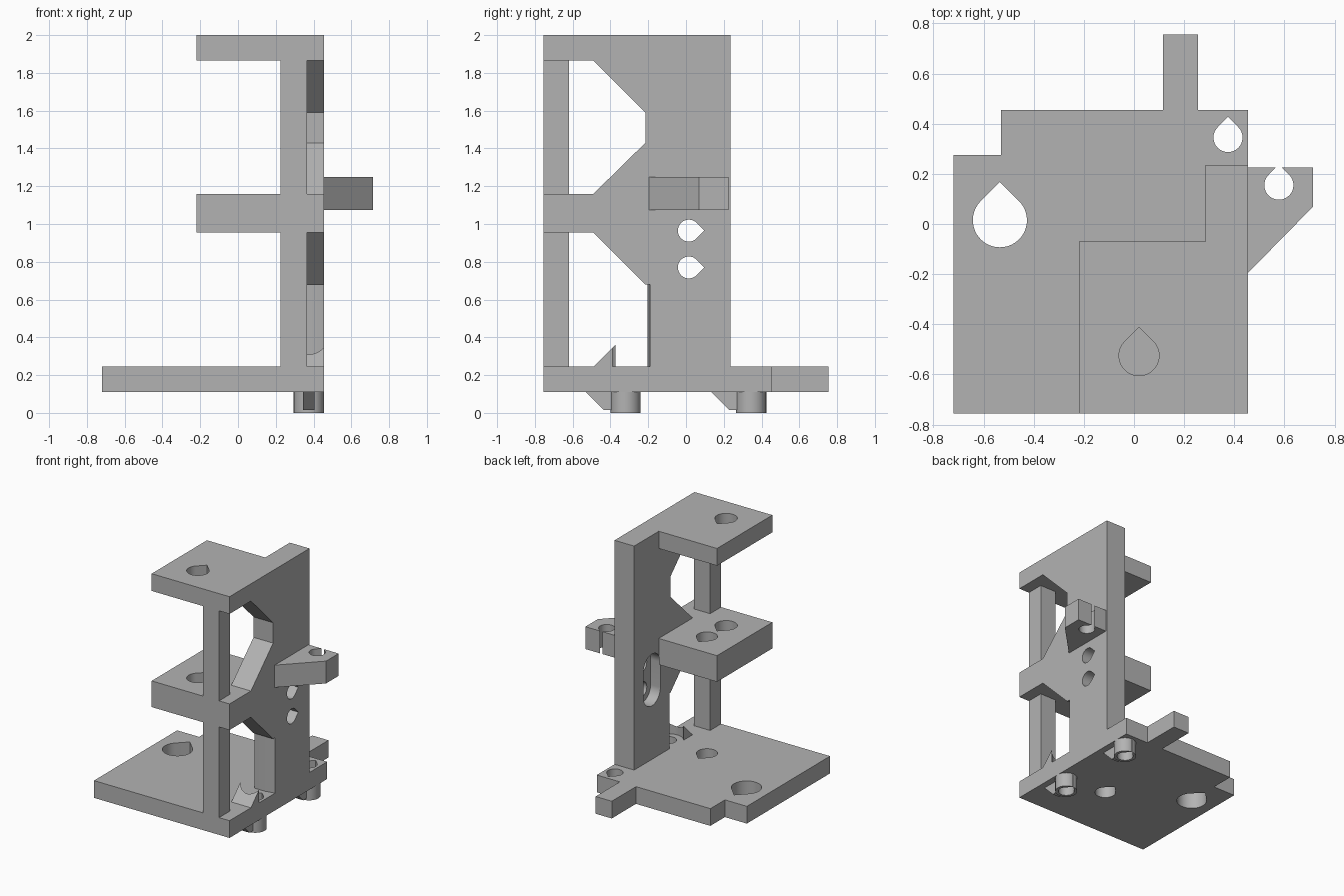
import bpy, bmesh, math
from mathutils import Vector

cube = bpy.data.objects.get("Cube")
if cube:
    bpy.data.objects.remove(cube, do_unlink=True)

# One grey plastic for everything
GREY = (0.45, 0.45, 0.45, 1)
grey = bpy.data.materials.new("grey_plastic")
grey.use_nodes = True
grey.diffuse_color = GREY
grey.node_tree.nodes["Principled BSDF"].inputs["Base Color"].default_value = GREY


def prism(name, outline, low, high, axis="z"):
    """Extrude a 2D outline: (x, y) along z, or (y, z) along x."""
    def place(p, d):
        return Vector((p[0], p[1], d)) if axis == "z" else Vector((d, p[0], p[1]))
    bm = bmesh.new()
    face = bm.faces.new([bm.verts.new(place(p, low)) for p in outline])
    grown = bmesh.ops.extrude_face_region(bm, geom=[face])["geom"]
    verts = [v for v in grown if isinstance(v, bmesh.types.BMVert)]
    bmesh.ops.translate(bm, verts=verts, vec=place((0, 0), high - low))
    bmesh.ops.recalc_face_normals(bm, faces=bm.faces)
    mesh = bpy.data.meshes.new(name)
    bm.to_mesh(mesh)
    bm.free()
    mesh.materials.append(grey)
    ob = bpy.data.objects.new(name, mesh)
    bpy.context.collection.objects.link(ob)
    return ob


def rect(x0, x1, y0, y1):
    return [(x0, y0), (x1, y0), (x1, y1), (x0, y1)]


def arc(cx, cy, r, start, end, steps=32):
    angles = [math.radians(start + (end - start) * i / steps) for i in range(steps + 1)]
    return [(cx + r * math.cos(a), cy + r * math.sin(a)) for a in angles]


def teardrop(cx, cy, r, tip=90):
    """Round hole with a pointed end in the tip direction."""
    t = math.radians(tip)
    point = (cx + r * math.sqrt(2) * math.cos(t), cy + r * math.sqrt(2) * math.sin(t))
    return arc(cx, cy, r, tip + 45, tip + 315) + [point]


def cut(ob, outline, low, high, axis="z"):
    cutter = prism("cutter", outline, low, high, axis)
    mod = ob.modifiers.new("cut", "BOOLEAN")
    mod.operation = "DIFFERENCE"
    mod.solver = "EXACT"
    mod.object = cutter
    bpy.context.view_layer.objects.active = ob
    bpy.ops.object.modifier_apply(modifier=mod.name)
    bpy.data.objects.remove(cutter, do_unlink=True)


# Main sizes
FRONT, WALL_IN, WALL_OUT, BACK = -0.755, 0.285, 0.455, 0.235
BASE_LOW, BASE_TOP = 0.11, 0.245
MID_LOW, MID_TOP, TOP_LOW, TOP = 0.955, 1.16, 1.865, 2.0
SCREW_X, SCREW_R = 0.375, 0.058
SCREW_YS = {"front": -0.32, "back": 0.345}
rod_hole = teardrop(0.02, -0.525, 0.08)
inner_hole = teardrop(0.025, -0.295, 0.075)
parts = []

# Base plate with rear tab
base = prism("base_plate", [
    (-0.72, FRONT), (WALL_OUT, FRONT), (WALL_OUT, 0.455), (0.255, 0.455),
    (0.255, 0.755), (0.115, 0.755), (0.115, 0.455), (-0.53, 0.455),
    (-0.53, 0.275), (-0.72, 0.275)], BASE_LOW, BASE_TOP)
cut(base, teardrop(-0.535, 0.015, 0.108), 0, 1)
cut(base, inner_hole, 0, 1)
for y in SCREW_YS.values():
    cut(base, teardrop(SCREW_X, y, SCREW_R), 0, 1)
parts.append(base)

# Side wall with chamfered openings
wall = prism("side_wall", [
    (BACK, BASE_TOP), (BACK, TOP), (FRONT, TOP), (FRONT, TOP_LOW),
    (-0.49, TOP_LOW), (-0.215, 1.59), (-0.215, 1.43), (-0.49, MID_TOP),
    (FRONT, MID_TOP), (FRONT, MID_LOW), (-0.49, MID_LOW), (-0.215, 0.68),
    (-0.215, 0.52), (-0.49, BASE_TOP)], WALL_IN, WALL_OUT, "x")
# Screwdriver clearance through the foot of the wall
cut(wall, arc(SCREW_X, SCREW_YS["front"], 0.105, 180, 360)
    + [(0.48, -0.185), (SCREW_X, -0.205), (0.27, -0.205)], 0.2, 0.68)
# Rounded recess on the inner face and two holes through it
SLOT_Y, SLOT_LOW, SLOT_HIGH = 0.015, 0.77, 0.965
cut(wall, arc(SLOT_Y, SLOT_HIGH, 0.105, 0, 180)
    + arc(SLOT_Y, SLOT_LOW, 0.105, 180, 360), 0.2, 0.37, "x")
for z in (SLOT_LOW, SLOT_HIGH):
    cut(wall, teardrop(SLOT_Y, z, SCREW_R, 0), 0.2, 0.6, "x")
parts.append(wall)

# Shelves
top_shelf = prism("top_shelf", rect(-0.22, WALL_IN, FRONT, -0.07), TOP_LOW, TOP)
middle_shelf = prism("middle_shelf", rect(-0.22, WALL_IN, FRONT, -0.07), MID_LOW, MID_TOP)
cut(top_shelf, rod_hole, 1.5, 2.5)
cut(middle_shelf, rod_hole, 0.5, 1.5)
cut(middle_shelf, inner_hole, 0.5, 1.5)
parts += [top_shelf, middle_shelf]

# Front posts between the shelves
for name, low, high in (("lower_post", BASE_TOP, MID_LOW), ("upper_post", MID_TOP, TOP_LOW)):
    parts.append(prism(name, rect(0.225, 0.365, FRONT, -0.62), low, high))

# Screw bosses under the base, each with a sloped fin
for name, y in SCREW_YS.items():
    boss = prism(name + "_boss", arc(SCREW_X, y, 0.08, 0, 360, 48)[:-1], 0, BASE_LOW)
    cut(boss, teardrop(SCREW_X, y, SCREW_R), -0.1, 0.2)
    fin = prism(name + "_boss_fin", [
        (y - 0.21, BASE_LOW), (y - 0.115, 0.015), (y - 0.07, 0.015), (y - 0.07, BASE_LOW)],
        0.345, 0.405, "x")
    parts += [boss, fin]

# Side clamp with a split hole
clamp = prism("side_clamp", [
    (WALL_OUT, -0.195), (0.715, 0.07), (0.715, 0.225), (WALL_OUT, 0.225)], 1.075, 1.25)
cut(clamp, teardrop(0.578, 0.155, SCREW_R), 1, 1.5)
parts.append(clamp)

# Smooth the round walls, keep the edges sharp
bpy.ops.object.select_all(action="DESELECT")
for ob in parts:
    ob.select_set(True)
bpy.context.view_layer.objects.active = base
bpy.ops.object.shade_smooth_by_angle(angle=math.radians(30))
